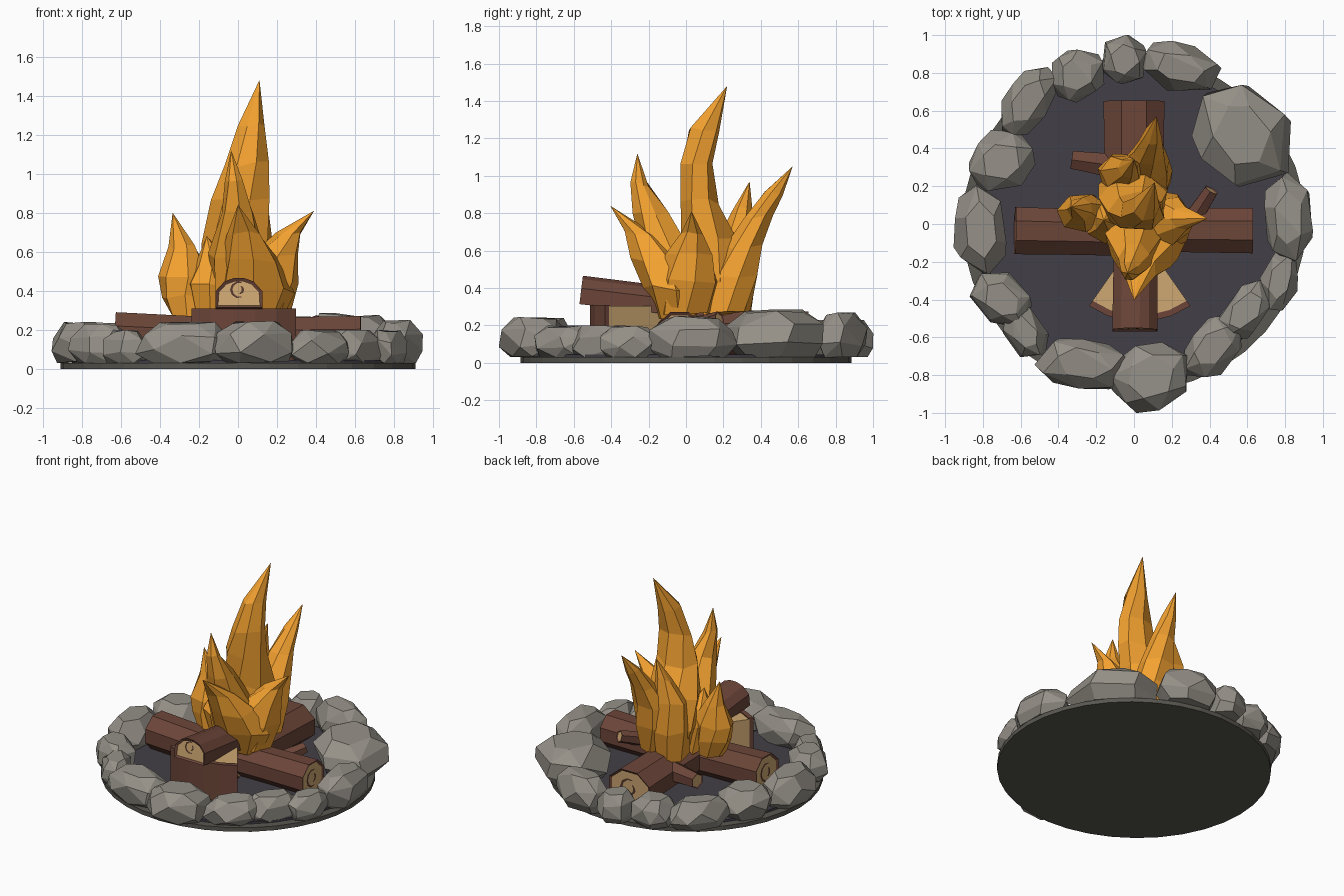
import bpy, bmesh, math, random
from mathutils import Vector, Matrix

if "Cube" in bpy.data.objects:
    bpy.data.objects.remove(bpy.data.objects["Cube"])

random.seed(7)
R = random.uniform


def material(name, r, g, b):
    m = bpy.data.materials.new(name)
    m.diffuse_color = (r, g, b, 1)
    m.use_nodes = True
    m.node_tree.nodes["Principled BSDF"].inputs["Base Color"].default_value = m.diffuse_color
    return m


STONE = material("stone", .30, .28, .245)
EARTH = material("earth", .10, .095, .08)
ASH = material("ash", .055, .05, .063)
BARK = material("bark", .15, .06, .04)
WOOD = material("wood", .62, .39, .17)
CRACK = material("ring_line", .09, .04, .025)
FIRE = material("fire", .9, .36, .03)


def finish(name, bm, *mats):
    bmesh.ops.recalc_face_normals(bm, faces=bm.faces)
    me = bpy.data.meshes.new(name)
    bm.to_mesh(me)
    bm.free()
    ob = bpy.data.objects.new(name, me)
    bpy.context.collection.objects.link(ob)
    for m in mats:
        me.materials.append(m)
    return ob


def loft(bm, rings):
    """Skin rings of points; returns the two end faces."""
    vs = [[bm.verts.new(p) for p in ring] for ring in rings]
    n = len(vs[0])
    for lo, hi in zip(vs, vs[1:]):
        for i in range(n):
            j = (i + 1) % n
            bm.faces.new((lo[i], lo[j], hi[j], hi[i]))
    return bm.faces.new(vs[0][::-1]), bm.faces.new(vs[-1])


def disc(name, rx, ry, z0, z1, mat):
    bm = bmesh.new()
    ring = [(rx * math.cos(t), ry * math.sin(t)) for t in (i * math.tau / 36 for i in range(36))]
    loft(bm, [[(x, y, z) for x, y in ring] for z in (z0, z1)])
    finish(name, bm, mat)


# Ground plate and ash bed
disc("base_plate", .91, .885, 0, .03, EARTH)
disc("ash_bed", .85, .83, .025, .045, ASH)


# Ring of stones: x, y, half length, half width, angle, top height
def stone(i, cx, cy, a, b, ang, top):
    bm = bmesh.new()
    turn = Matrix.Rotation(math.radians(ang), 4, 'Z')
    z0 = .03
    for f, s in ((0, .78), (.3, 1.03), (.68, .97), (1, .6)):
        off = R(0, 1)
        for k in range(6):
            t = (k + off + R(-.2, .2)) * math.tau / 6
            s2 = s * R(.93, 1.04)
            z = z0 + (top - z0) * min(1, max(0, f + R(-.08, .04)))
            bm.verts.new(turn @ Vector((a * s2 * math.cos(t), b * s2 * math.sin(t), 0)) + Vector((cx, cy, z)))
    res = bmesh.ops.convex_hull(bm, input=bm.verts)
    junk = [v for v in res["geom_interior"] if isinstance(v, bmesh.types.BMVert)]
    bmesh.ops.delete(bm, geom=junk, context='VERTS')
    bmesh.ops.dissolve_limit(bm, angle_limit=math.radians(14), verts=bm.verts, edges=bm.edges)
    finish(f"stone_{i:02d}", bm, STONE)


STONES = [
    (-.05, .87, .13, .135, 0, .23), (.24, .83, .22, .135, -15, .27),
    (.57, .47, .30, .25, -48, .285), (.82, .03, .24, .135, 95, .25),
    (.77, -.30, .17, .10, 80, .20), (.59, -.46, .20, .12, 50, .20),
    (.42, -.65, .20, .13, 50, .20), (.09, -.81, .22, .185, 15, .245),
    (-.27, -.74, .25, .14, -8, .24), (-.58, -.57, .16, .11, -60, .20),
    (-.70, -.40, .18, .135, -40, .23), (-.81, -.03, .25, .15, 95, .24),
    (-.70, .33, .185, .165, 30, .24), (-.56, .65, .215, .12, 55, .23),
    (-.30, .79, .155, .14, 30, .23)]
for i, s in enumerate(STONES):
    stone(i + 1, *s)


# Logs: a bark prism with inset wood ends and a ring line on each end
def rounded(rx, ry, n=8):
    return [(rx * math.cos(t), ry * math.sin(t)) for t in ((k + .5) * math.tau / n for k in range(n))]


def log(name, profile, start, end, taper=1.0, rim=.018, line=True):
    a, b = Vector(start), Vector(end)
    q = (b - a).to_track_quat('Z', 'Y')
    bm = bmesh.new()
    rings = []
    for f in (0, .5, 1):
        s = taper + (1 - taper) * f
        j = .97 if f == .5 else 1
        rings.append([a.lerp(b, f) + q @ Vector((x * s * j, y * s * j, 0)) for x, y in profile])
    ends = list(loft(bm, rings))
    bmesh.ops.recalc_face_normals(bm, faces=bm.faces)
    for f in ends:
        f.material_index = 1
        rims = bmesh.ops.inset_region(bm, faces=[f], thickness=rim, depth=-rim * .6)["faces"]
        for r in rims:
            r.material_index = 0
    if line:
        cy = sum(p[1] for p in profile) / len(profile)
        h = (max(p[1] for p in profile) - min(p[1] for p in profile)) / 2
        for r, t0, t1 in ((.52, 70, 290), (.26, -80, 60)):
            arc = []
            for k in range(7):
                t = math.radians(t0 + (t1 - t0) * k / 6)
                w = .055 * h * math.sin(math.pi * (k + .4) / 6.8) + .002
                arc.append([bm.verts.new(b + q @ Vector((d * math.cos(t), cy + d * math.sin(t), -rim * .6 + .003)))
                            for d in (r * h - w, r * h + w)])
            for p, n in zip(arc, arc[1:]):
                bm.faces.new((p[0], p[1], n[1], n[0])).material_index = 2
    finish(name, bm, BARK, WOOD, CRACK)


arch = [(-.12, -.075), (.12, -.075), (.12, .01), (.075, .06), (.025, .078), (-.025, .078), (-.075, .06), (-.12, .01)]
log("left_log", rounded(.135, .13), (.1, -.05, .14), (-.63, -.035, .17))
log("right_log", rounded(.13, .125), (-.1, -.03, .15), (.63, -.035, .155))
log("back_log", rounded(.175, .145), (0, .05, .16), (0, .65, .14))
log("front_half_log", arch, (.01, .1, .31), (.005, -.56, .388))
log("back_log_stub", rounded(.055, .055, 6), (-.12, .31, .17), (-.33, .34, .17), 1.35, .01, False)
log("right_log_stub", rounded(.042, .042, 6), (.32, .04, .19), (.41, .18, .235), 1.3, .01, False)


# Upright split wedge under the front log, with a bark skin on its arc
def upright(name, profile, z0, z1, mat):
    bm = bmesh.new()
    loft(bm, [[(.03 + x, -.05 + y, z) for x, y in profile] for z in (z0, z1)])
    finish(name, bm, mat)


def arc(r):
    return [(r * math.sin(t), -r * math.cos(t)) for t in (math.radians(-35 + 14 * k) for k in range(6))]


upright("wedge_wood", [(0, 0)] + arc(.44), .04, .303, WOOD)
upright("wedge_bark", arc(.435) + arc(.468)[::-1], .04, .31, BARK)


# Flame tongues: sections of x, y, z, half width, half depth, then a tip
def flame(name, sections, tip, n=7):
    bm = bmesh.new()
    rings = []
    for k, (x, y, z, rx, ry) in enumerate(sections):
        ring = []
        for i in range(n):
            t = i * math.tau / n + k * .17
            s = R(.97, 1.1)
            ring.append((x + rx * s * math.cos(t), y + ry * s * math.sin(t), z + R(-.02, .02)))
        rings.append(ring)
    top = loft(bm, rings)[1]
    bmesh.ops.poke(bm, faces=[top])
    bm.verts.ensure_lookup_table()
    bm.verts[-1].co = tip
    finish(name, bm, FIRE)


flame("flame_main", [(0, .15, .25, .12, .14), (0, .15, .45, .18, .19), (0, .12, .65, .18, .15),
                     (.02, .07, .86, .15, .105), (.04, .055, 1.05, .115, .088),
                     (.065, .095, 1.25, .07, .085)], (.11, .22, 1.48))
flame("flame_front_low", [(.07, -.04, .25, .14, .11), (.09, -.08, .40, .19, .15), (.06, -.15, .55, .15, .14),
                          (.03, -.24, .69, .09, .09)], (0, -.405, .84))
flame("flame_front_tall", [(0, -.04, .3, .12, .12), (0, -.09, .58, .15, .14), (0, -.19, .8, .085, .09),
                           (-.02, -.25, .96, .045, .05)], (-.035, -.26, 1.12))
flame("flame_right", [(.12, 0, .26, .13, .14), (.16, .02, .43, .15, .16), (.19, .02, .58, .125, .12),
                      (.26, .03, .68, .065, .06)], (.39, .03, .81))
flame("flame_left", [(-.24, .05, .24, .09, .08), (-.265, .06, .36, .12, .10), (-.27, .06, .48, .13, .10),
                     (-.285, .08, .62, .07, .06)], (-.335, .09, .8))
flame("flame_left_inner", [(-.12, .03, .25, .09, .1), (-.14, .02, .42, .12, .12),
                           (-.14, .03, .55, .08, .08)], (-.16, .02, .68))
flame("flame_back", [(.08, .22, .26, .11, .12), (.06, .26, .45, .15, .13), (.06, .31, .62, .13, .10),
                     (.08, .385, .77, .08, .075), (.10, .47, .91, .045, .05)], (.12, .57, 1.05))
flame("flame_back_inner", [(-.06, .24, .26, .11, .1), (-.06, .26, .45, .13, .12), (-.06, .27, .66, .11, .10),
                           (-.03, .3, .82, .055, .055)], (0, .34, .97))
